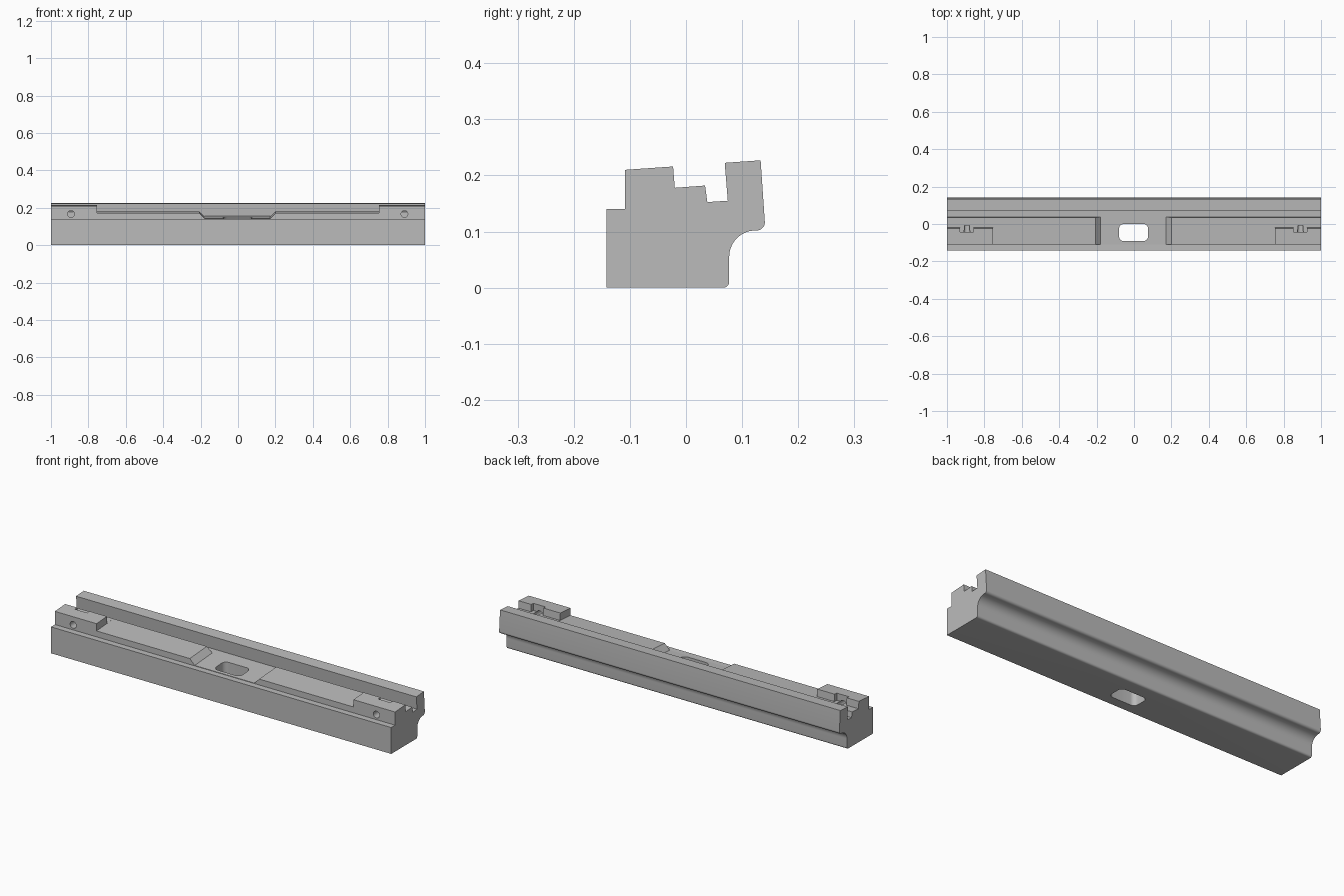
import bpy, bmesh
from math import radians, cos, sin, tan

TILT = tan(radians(4))
default = bpy.data.objects.get("Cube")
if default:
    bpy.data.objects.remove(default)

grey = bpy.data.materials.new("plain grey")
grey.use_nodes = True
colour = (0.5, 0.5, 0.5, 1)
grey.diffuse_color = colour
grey.node_tree.nodes["Principled BSDF"].inputs["Base Color"].default_value = colour


def arc(cx, cy, r, start, end, steps=8):
    angles = [radians(start + (end - start) * i / steps) for i in range(steps + 1)]
    return [(cx + r * cos(a), cy + r * sin(a)) for a in angles]


def prism(name, outline, place, start, end):
    """Sweep a closed 2D outline between two depths."""
    bm = bmesh.new()
    rings = [[bm.verts.new(place(u, v, d)) for u, v in outline] for d in (start, end)]
    bm.faces.new(rings[0])
    bm.faces.new(rings[1])
    n = len(outline)
    for i in range(n):
        j = (i + 1) % n
        bm.faces.new((rings[0][i], rings[0][j], rings[1][j], rings[1][i]))
    bmesh.ops.recalc_face_normals(bm, faces=bm.faces)
    mesh = bpy.data.meshes.new(name)
    bm.to_mesh(mesh)
    bm.free()
    obj = bpy.data.objects.new(name, mesh)
    bpy.context.collection.objects.link(obj)
    mesh.materials.append(grey)
    return obj


def along_x(u, v, d):
    return (d, u, v)


def along_y(u, v, d):
    return (u, d, v)


def along_z(u, v, d):
    return (u, v, d)


def tilted_y(u, v, d):
    return (u, d, v + TILT * d)


# Long rail body with a rounded foot, cove and tilted top
profile = [(-0.142, 0)]
profile += arc(0.066, 0.011, 0.011, -90, 0)
profile += arc(0.124, 0.055, 0.047, 180, 90, 14)
profile += arc(0.126, 0.1165, 0.0145, -90, 4)
profile += [(0.133, 0.227), (0.069, 0.2225), (0.0745, 0.155), (0.038, 0.1525),
            (0.034, 0.182), (-0.02, 0.178), (-0.023, 0.216), (-0.109, 0.21),
            (-0.109, 0.14), (-0.142, 0.14)]
body = prism("rail_body", profile, along_x, -1, 1)

# Lowered middle between the two end blocks
cutters = [prism("middle_cut", [(-0.755, 0.179), (0.755, 0.179), (0.755, 0.3), (-0.755, 0.3)],
                 tilted_y, -0.15, 0.05)]

# Central recess with sloping ends, level with the rear groove
cutters.append(prism("recess_cut", [(-0.178, 0.15), (0.172, 0.15), (0.272, 0.25), (-0.278, 0.25)],
                     tilted_y, -0.125, 0.05))

# Rounded opening through the bottom
opening = []
for cx, cy, a in ((0.05, -0.025, 0), (-0.055, -0.025, 90),
                  (-0.055, -0.066, 180), (0.05, -0.066, 270)):
    opening += arc(cx, cy, 0.025, a, a + 90, 6)
cutters.append(prism("opening_cut", opening, along_z, -0.1, 0.3))

# Notch and round pin hole in each end block
for x in (-0.893, 0.89):
    notch = [(x - 0.036, 0.1795), (x + 0.036, 0.1795), (x + 0.036, 0.3), (x - 0.036, 0.3)]
    cutters.append(prism("notch_cut", notch, tilted_y, -0.042, 0.01))
    cutters.append(prism("pin_hole_cut", arc(x, 0.167, 0.018, 0, 345, 23), along_y, -0.2, -0.007))

for cutter in cutters:
    cutter.hide_render = True
    mod = body.modifiers.new(cutter.name, "BOOLEAN")
    mod.operation = "DIFFERENCE"
    mod.solver = "EXACT"
    mod.object = cutter

# Bake the cuts and drop the helpers
bpy.ops.object.select_all(action="DESELECT")
body.select_set(True)
bpy.context.view_layer.objects.active = body
for name in [m.name for m in body.modifiers]:
    bpy.ops.object.modifier_apply(modifier=name)
for cutter in cutters:
    bpy.data.objects.remove(cutter)
bpy.ops.object.shade_smooth_by_angle(angle=radians(30))
